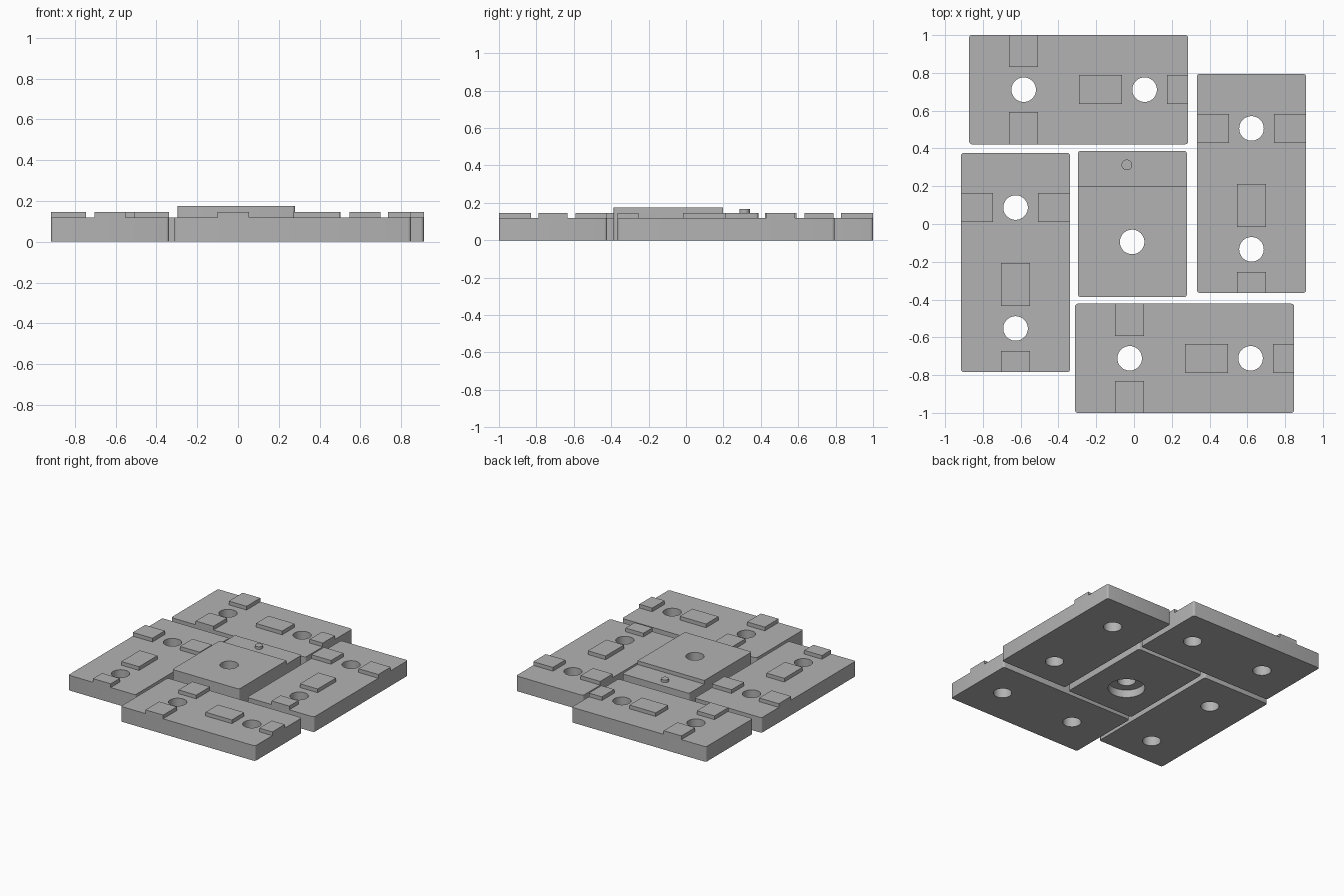
import bpy, bmesh, math
from mathutils import Matrix, Vector

if "Cube" in bpy.data.objects:
    bpy.data.objects.remove(bpy.data.objects["Cube"], do_unlink=True)

grey = bpy.data.materials.new("plain grey")
grey.use_nodes = True
grey.diffuse_color = (0.45, 0.45, 0.45, 1)
grey.node_tree.nodes["Principled BSDF"].inputs["Base Color"].default_value = (0.45, 0.45, 0.45, 1)

BASE, LEDGE, TOP = 0.118, 0.147, 0.176
HOLE_R = 0.065


def finish(bm, name):
    mesh = bpy.data.meshes.new(name)
    bm.to_mesh(mesh)
    bm.free()
    mesh.materials.append(grey)
    obj = bpy.data.objects.new(name, mesh)
    bpy.context.collection.objects.link(obj)
    return obj


def box(name, x0, x1, y0, y1, z0, z1, corner=0.0):
    """Box given by its limits, with optional rounded upright edges."""
    bm = bmesh.new()
    size = Matrix.Diagonal((x1 - x0, y1 - y0, z1 - z0, 1))
    mid = Matrix.Translation(((x0 + x1) / 2, (y0 + y1) / 2, (z0 + z1) / 2))
    bmesh.ops.create_cube(bm, size=1, matrix=mid @ size)
    if corner:
        upright = [e for e in bm.edges if abs(e.verts[0].co.z - e.verts[1].co.z) > 0.01]
        bmesh.ops.bevel(bm, geom=upright, offset=corner, segments=4,
                        profile=0.5, affect='EDGES')
    return finish(bm, name)


def cylinder(name, x, y, r, z0, z1):
    bm = bmesh.new()
    bmesh.ops.create_cone(bm, cap_ends=True, segments=48, radius1=r, radius2=r,
                          depth=z1 - z0, matrix=Matrix.Translation((x, y, (z0 + z1) / 2)))
    return finish(bm, name)


def select(obj):
    bpy.ops.object.select_all(action='DESELECT')
    obj.select_set(True)
    bpy.context.view_layer.objects.active = obj


def smooth(obj):
    select(obj)
    bpy.ops.object.shade_smooth_by_angle(angle=math.radians(35))


def cut(obj, cutters):
    """Subtract each cutter, then discard it."""
    for cutter in cutters:
        select(obj)
        mod = obj.modifiers.new("cut", 'BOOLEAN')
        mod.operation, mod.solver, mod.object = 'DIFFERENCE', 'EXACT', cutter
        bpy.ops.object.modifier_apply(modifier=mod.name)
        bpy.data.objects.remove(cutter, do_unlink=True)
    smooth(obj)


def outer_plate(side, cx, cy, turn):
    """Long plate with two holes and five raised pads."""
    hx, hy = 0.58, 0.289
    plate = box(side + "_plate", -hx, hx, -hy, hy, 0, BASE, 0.015)
    cut(plate, [cylinder("drill", x, 0, HOLE_R, -0.1, 0.3) for x in (-0.291, 0.349)])
    w = 0.0765
    pads = {
        "cross_pad_a": (-0.291 - w, -0.291 + w, 0.119, hy),
        "cross_pad_b": (-0.291 - w, -0.291 + w, -hy, -0.119),
        "middle_pad": (0.003, 0.23, -w, w),
        "end_pad": (0.468, hx, -w, w),
    }
    parts = [plate] + [box(side + "_" + n, *lim, BASE, LEDGE) for n, lim in pads.items()]
    place = Matrix.Translation((cx, cy, 0)) @ Matrix.Rotation(turn, 4, 'Z')
    for part in parts:
        part.data.transform(place)


# Four outer plates around the middle block
outer_plate("back", -0.293, 0.711, 0)
outer_plate("front", 0.268, -0.711, 0)
outer_plate("left_side", 0.622, 0.215, -math.pi / 2)
outer_plate("right_side", -0.627, -0.204, -math.pi / 2)

# Middle block with a lowered back ledge and a counterbored hole
block = box("middle_block", -0.297, 0.28, -0.387, 0.387, 0, TOP, 0.015)
cut(block, [
    box("ledge_cutter", -0.5, 0.5, 0.198, 0.6, LEDGE, 0.4),
    cylinder("drill", -0.01, -0.095, HOLE_R, -0.1, 0.3),
    cylinder("counterbore", -0.01, -0.095, 0.13, -0.1, 0.06),
])

# Locating peg on the ledge
smooth(cylinder("locating_peg", -0.038, 0.313, 0.028, LEDGE - 0.01, 0.167))
